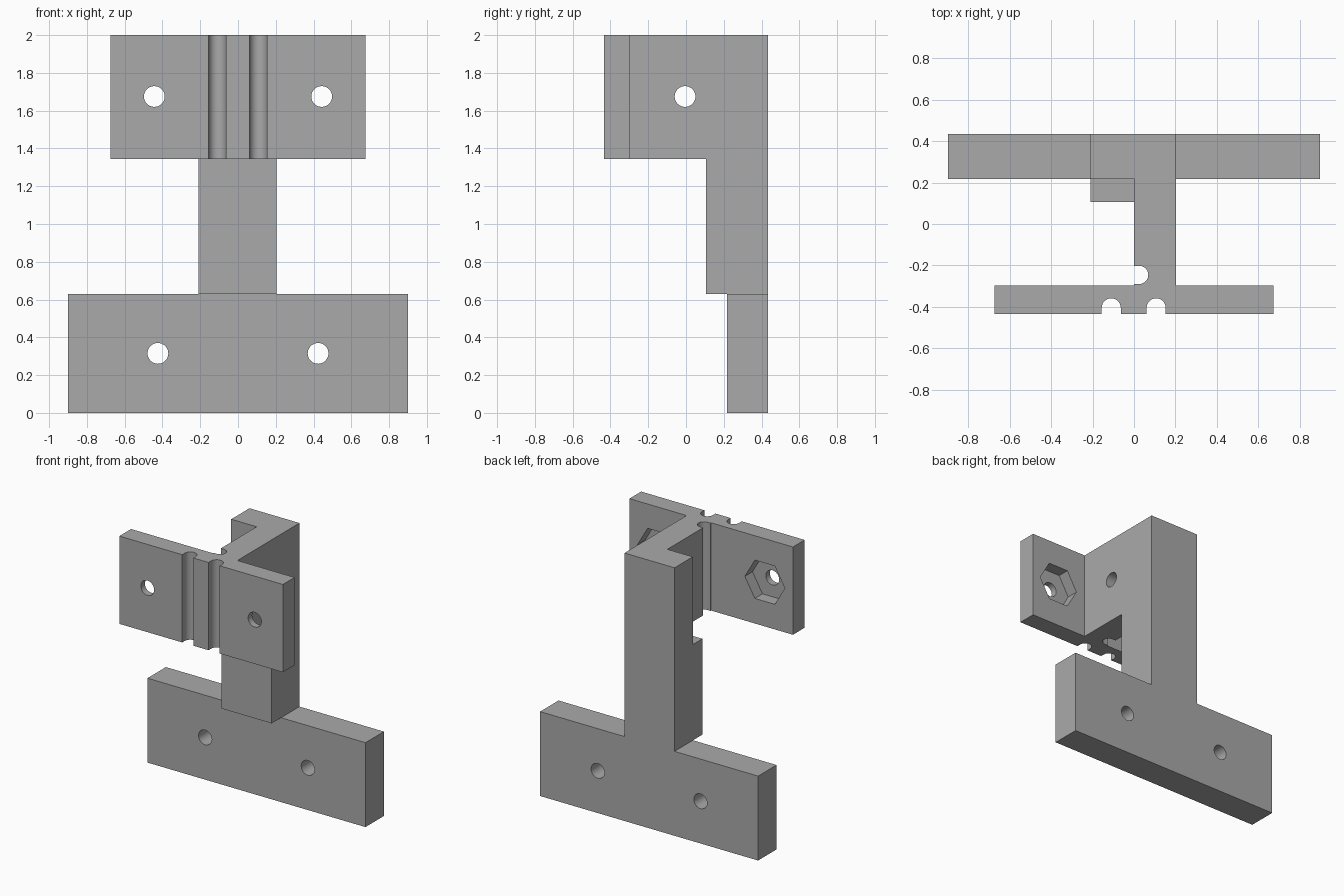
import bpy, bmesh, math
from mathutils import Matrix, Vector

if "Cube" in bpy.data.objects:
    bpy.data.objects.remove(bpy.data.objects["Cube"], do_unlink=True)

grey = bpy.data.materials.new("plain grey")
grey.use_nodes = True
colour = (0.4, 0.4, 0.4, 1)
grey.diffuse_color = colour
grey.node_tree.nodes["Principled BSDF"].inputs["Base Color"].default_value = colour

BACK, FRONT = 0.435, -0.435
SHELF, TOP, BASE_TOP = 1.345, 2.0, 0.63
HOLE = 0.055


def finish(bm, name):
    bmesh.ops.recalc_face_normals(bm, faces=bm.faces)
    mesh = bpy.data.meshes.new(name)
    bm.to_mesh(mesh)
    bm.free()
    mesh.materials.append(grey)
    obj = bpy.data.objects.new(name, mesh)
    bpy.context.collection.objects.link(obj)
    return obj


def prism(name, outline, z0, z1):
    """Extrude a plan outline upwards from z0 to z1."""
    bm = bmesh.new()
    face = bm.faces.new([bm.verts.new((x, y, z0)) for x, y in outline])
    ext = bmesh.ops.extrude_face_region(bm, geom=[face])
    verts = [v for v in ext["geom"] if isinstance(v, bmesh.types.BMVert)]
    bmesh.ops.translate(bm, verts=verts, vec=(0, 0, z1 - z0))
    return finish(bm, name)


def box(name, x0, x1, y0, y1, z0, z1):
    return prism(name, [(x0, y0), (x1, y0), (x1, y1), (x0, y1)], z0, z1)


def rod(name, start, end, radius, sides=32):
    """Round or hexagonal bar between two points."""
    a, b = Vector(start), Vector(end)
    turn = (b - a).to_track_quat('Z', 'Y').to_matrix().to_4x4()
    bm = bmesh.new()
    bmesh.ops.create_cone(bm, cap_ends=True, segments=sides, radius1=radius, radius2=radius,
                          depth=(b - a).length, matrix=Matrix.Translation((a + b) / 2) @ turn)
    return finish(bm, name)


def arc(cx, cy, r, start, end, steps=14):
    angles = [math.radians(start + (end - start) * i / steps) for i in range(steps + 1)]
    return [(cx + r * math.cos(t), cy + r * math.sin(t)) for t in angles]


def combine(target, other, operation):
    mod = target.modifiers.new(operation.lower(), 'BOOLEAN')
    mod.operation, mod.solver, mod.object = operation, 'EXACT', other
    bpy.context.view_layer.objects.active = target
    bpy.ops.object.modifier_apply(modifier=mod.name)
    bpy.data.objects.remove(other, do_unlink=True)


def groove(cx):
    r = 0.046
    return [(cx - r, FRONT)] + arc(cx, -0.405, r, 180, 0) + [(cx + r, FRONT)]


# Clamp plate, web and top of the column share one plan outline
PLATE_BACK, WEB_L, COL_L, COL_R = -0.297, 0.0, -0.21, 0.203
outline = [(-0.675, FRONT)] + groove(-0.11) + groove(0.107) + [
    (0.675, FRONT), (0.675, PLATE_BACK), (COL_R, PLATE_BACK), (COL_R, BACK),
    (COL_L, BACK), (COL_L, 0.22), (WEB_L, 0.22)]
outline += [(WEB_L, -0.202)] + arc(0.025, -0.246, 0.044, 90, -90) + [
    (WEB_L, -0.29), (WEB_L, PLATE_BACK), (-0.675, PLATE_BACK)]
bracket = prism("mounting_bracket", outline, SHELF, TOP)

# Column and base plate
combine(bracket, box("column", COL_L, COL_R, 0.107, BACK, BASE_TOP, SHELF), 'UNION')
combine(bracket, box("base_plate", -0.9, 0.9, 0.218, BACK, 0, BASE_TOP), 'UNION')

# Bolt holes with hexagonal nut pockets, and base screw holes
for side in (-1, 1):
    x = side * 0.443
    combine(bracket, rod("bolt_hole", (x, -0.6, 1.675), (x, -0.2, 1.675), HOLE), 'DIFFERENCE')
    pocket = rod("nut_pocket", (x, PLATE_BACK - 0.09, 1.675), (x, -0.2, 1.675), 0.165, 6)
    # Turn the pocket so that its corners point sideways
    corner = max(pocket.data.vertices, key=lambda v: v.co.x).co
    if abs(corner.z - 1.675) > 0.01:
        pivot = Matrix.Translation((x, 0, 1.675))
        pocket.data.transform(pivot @ Matrix.Rotation(math.radians(30), 4, 'Y') @ pivot.inverted())
    combine(bracket, pocket, 'DIFFERENCE')
    x = side * 0.424
    combine(bracket, rod("screw_hole", (x, 0, 0.315), (x, 0.6, 0.315), HOLE), 'DIFFERENCE')

# Cross hole through the web
combine(bracket, rod("web_hole", (-0.1, -0.005, 1.675), (0.3, -0.005, 1.675), HOLE), 'DIFFERENCE')

bpy.ops.object.select_all(action='DESELECT')
bracket.select_set(True)
bpy.context.view_layer.objects.active = bracket
bpy.ops.object.shade_smooth_by_angle(angle=math.radians(30))
